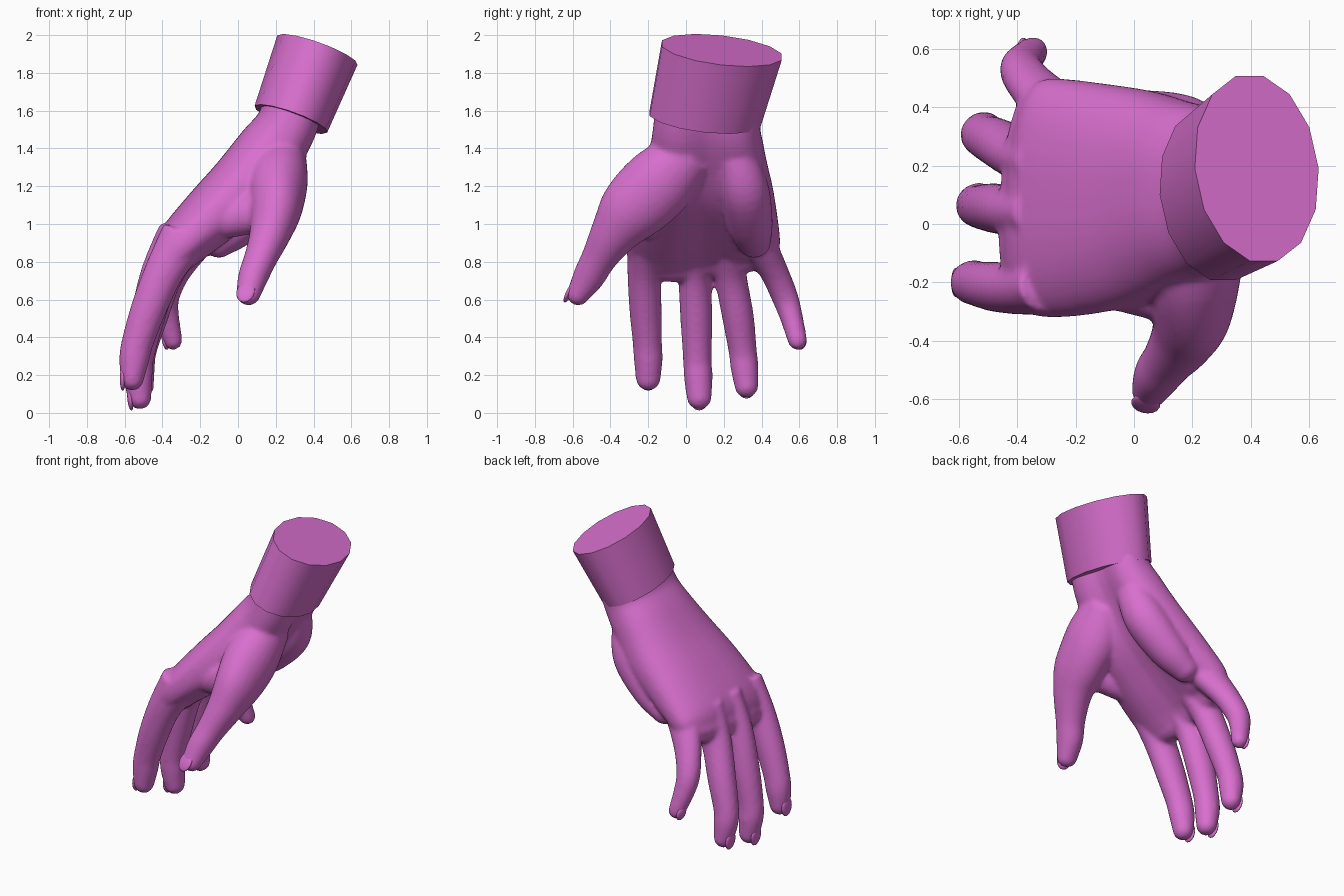
import bpy, bmesh, math
from mathutils import Vector, Matrix

if "Cube" in bpy.data.objects:
    bpy.data.objects.remove(bpy.data.objects["Cube"])

pink = bpy.data.materials.new("orchid pink")
pink.diffuse_color = (0.69, 0.16, 0.62, 1)
pink.use_nodes = True
pink.node_tree.nodes["Principled BSDF"].inputs["Base Color"].default_value = pink.diffuse_color
Y = Vector((0, 1, 0))


def spline(rows, steps=5):
    """Smooth curve through rows of (x, y, z, half width, half thickness)."""
    out = []
    for i in range(len(rows) - 1):
        p = [rows[max(0, min(len(rows) - 1, i + k))] for k in (-1, 0, 1, 2)]
        for s in range(steps):
            t = s / steps
            out.append([0.5 * (2 * b + (c - a) * t + (2 * a - 5 * b + 4 * c - d) * t * t
                               + (3 * b - a - 3 * c + d) * t ** 3) for a, b, c, d in zip(*p)])
    return out + [list(rows[-1])]


def loft(bm, rows, power=1.0, hollow=0.0, sides=24):
    """Closed tube through the rows with a rounded far end."""
    rows = spline(rows)
    pts = [Vector(r[:3]) for r in rows]
    tans = [(pts[min(i + 1, len(pts) - 1)] - pts[max(i - 1, 0)]).normalized() for i in range(len(pts))]
    data = [(p, t, r[3], r[4]) for p, t, r in zip(pts, tans, rows)]
    p, t, w, h = data[-1]
    for a in (0.35, 0.7, 1.0, 1.25, 1.45):
        data.append((p + t * min(w, h) * math.sin(a), t, w * math.cos(a), h * math.cos(a)))
    rings = []
    for p, t, w, h in data:
        side = (Y - t * Y.dot(t)).normalized()
        back = side.cross(t)
        ring = []
        for k in range(sides):
            a = 2 * math.pi * k / sides
            c, s = math.cos(a), math.sin(a)
            u = math.copysign(abs(c) ** power, c)
            v = math.copysign(abs(s) ** power, s)
            if v < 0:
                v *= 1 - hollow * math.exp(-((u - 0.1) / 0.45) ** 2)
            ring.append(bm.verts.new(p + side * u * w + back * v * h))
        rings.append(ring)
    for r0, r1 in zip(rings, rings[1:]):
        for k in range(sides):
            n = (k + 1) % sides
            bm.faces.new((r0[k], r0[n], r1[n], r1[k]))
    bm.faces.new(rings[0][::-1])
    bm.faces.new(rings[-1])


def make(name, bm):
    bmesh.ops.recalc_face_normals(bm, faces=bm.faces[:])
    me = bpy.data.meshes.new(name)
    bm.to_mesh(me)
    bm.free()
    me.materials.append(pink)
    ob = bpy.data.objects.new(name, me)
    bpy.context.collection.objects.link(ob)
    return ob


hand = bmesh.new()
# palm, from wrist to knuckles
loft(hand, [(0.31, 0.12, 1.64, 0.28, 0.17), (0.26, 0.11, 1.50, 0.285, 0.175),
            (0.17, 0.11, 1.37, 0.31, 0.19), (0.04, 0.10, 1.20, 0.36, 0.195),
            (-0.13, 0.09, 1.04, 0.395, 0.175), (-0.29, 0.09, 0.89, 0.41, 0.145),
            (-0.35, 0.10, 0.81, 0.39, 0.11)], 0.85, 0.3, 40)
# thumb with its fleshy base
loft(hand, [(0.24, 0.02, 1.38, 0.14, 0.12), (0.21, -0.13, 1.23, 0.19, 0.16),
            (0.20, -0.28, 1.08, 0.18, 0.14), (0.17, -0.38, 0.95, 0.13, 0.11),
            (0.12, -0.46, 0.82, 0.095, 0.088), (0.08, -0.515, 0.72, 0.085, 0.08),
            (0.055, -0.57, 0.63, 0.062, 0.065)])
# web between thumb and index finger
loft(hand, [(0.20, -0.26, 1.10, 0.10, 0.12), (0.08, -0.24, 1.06, 0.09, 0.11),
            (-0.08, -0.20, 1.02, 0.09, 0.10)])
# heel of the palm on the little finger side
loft(hand, [(0.25, 0.27, 1.36, 0.10, 0.09), (0.17, 0.31, 1.18, 0.13, 0.13),
            (0.02, 0.34, 1.0, 0.12, 0.11), (-0.10, 0.36, 0.90, 0.09, 0.08)])
# index, middle, ring and little fingers
fingers = [
    [(-0.28, -0.21, 0.94, 0.10, 0.13), (-0.39, -0.22, 0.75, 0.09, 0.105),
     (-0.47, -0.215, 0.56, 0.086, 0.095), (-0.53, -0.205, 0.38, 0.078, 0.085),
     (-0.55, -0.20, 0.28, 0.076, 0.08), (-0.56, -0.20, 0.18, 0.066, 0.062)],
    [(-0.30, 0.04, 0.94, 0.10, 0.13), (-0.41, 0.045, 0.74, 0.088, 0.105),
     (-0.48, 0.055, 0.50, 0.085, 0.092), (-0.525, 0.06, 0.29, 0.076, 0.08),
     (-0.53, 0.065, 0.19, 0.076, 0.078), (-0.52, 0.07, 0.08, 0.066, 0.062)],
    [(-0.29, 0.21, 0.93, 0.10, 0.13), (-0.39, 0.235, 0.73, 0.086, 0.10),
     (-0.46, 0.275, 0.51, 0.084, 0.09), (-0.51, 0.30, 0.33, 0.075, 0.08),
     (-0.515, 0.31, 0.24, 0.074, 0.076), (-0.505, 0.32, 0.14, 0.063, 0.06)],
    [(-0.25, 0.38, 0.91, 0.09, 0.12), (-0.34, 0.465, 0.75, 0.075, 0.09),
     (-0.385, 0.525, 0.61, 0.07, 0.075), (-0.375, 0.56, 0.50, 0.06, 0.065),
     (-0.345, 0.59, 0.385, 0.052, 0.052)],
]
for f in fingers:
    loft(hand, f)

# fuse the parts into one soft skin
skin = make("hand", hand)
remesh = skin.modifiers.new("fuse", 'REMESH')
remesh.mode = 'VOXEL'
remesh.voxel_size = 0.014
remesh.use_smooth_shade = True
smooth = skin.modifiers.new("soften", 'SMOOTH')
smooth.factor = 0.5
smooth.iterations = 7

# nails: flattened ovals on the back of each tip (centre, outward, length direction, width)
nails = [((-0.61, -0.20, 0.18), (-1, 0, 0.0), (-0.05, 0, -1), 0.05),
         ((-0.57, 0.07, 0.075), (-1, 0, -0.1), (0.1, 0, -1), 0.05),
         ((-0.555, 0.32, 0.135), (-1, 0, -0.1), (0.1, 0, -1), 0.048),
         ((-0.385, 0.60, 0.38), (-1, 0.2, -0.2), (0.2, 0.2, -1), 0.038),
         ((0.04, -0.615, 0.64), (-0.2, -0.9, 0.5), (-0.2, -0.5, -0.85), 0.05)]
for i, (c, out, along, w) in enumerate(nails):
    n = Vector(out).normalized()
    a = Vector(along)
    a = (a - n * a.dot(n)).normalized()
    rot = Matrix((a.cross(n), a, n)).transposed().to_4x4()
    bm = bmesh.new()
    bmesh.ops.create_uvsphere(bm, u_segments=16, v_segments=10, radius=1)
    bmesh.ops.scale(bm, vec=(w, w * 1.25, 0.016), verts=bm.verts)
    bmesh.ops.transform(bm, matrix=Matrix.Translation(c) @ rot, verts=bm.verts)
    nail = make("nail_%d" % (i + 1), bm)
    for p in nail.data.polygons:
        p.use_smooth = True

# sleeve cuff: tilted fourteen-sided band with flat ends
bm = bmesh.new()
rings = []
for cx, cy, cz, rx, ry in [(0.28, 0.10, 1.555, 0.192, 0.30), (0.42, 0.19, 1.92, 0.212, 0.325)]:
    ring = []
    for k in range(14):
        a = 2 * math.pi * k / 14
        dx = rx * math.cos(a) - 0.025 * math.sin(a)
        dy = ry * math.sin(a)
        ring.append(bm.verts.new((cx + dx, cy + dy, cz - 0.37 * dx - 0.14 * dy)))
    rings.append(ring)
for k in range(14):
    n = (k + 1) % 14
    bm.faces.new((rings[0][k], rings[0][n], rings[1][n], rings[1][k]))
bm.faces.new(rings[0][::-1])
bm.faces.new(rings[1])
cuff = make("cuff", bm)
bpy.context.view_layer.objects.active = cuff
cuff.select_set(True)
bpy.ops.object.shade_smooth_by_angle(angle=math.radians(40))
